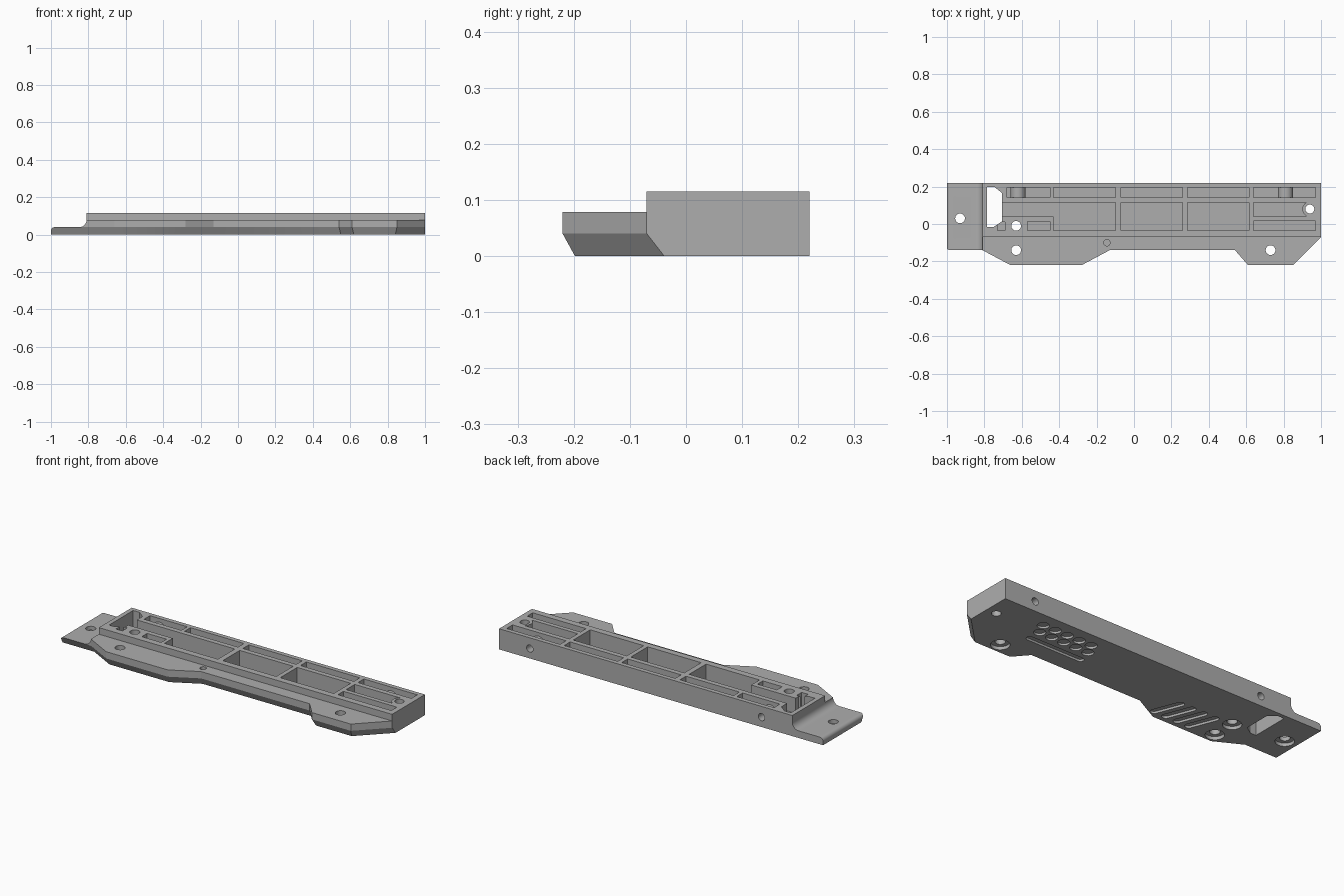
import bpy, bmesh, math
from mathutils import Vector, Matrix

if "Cube" in bpy.data.objects:
    bpy.data.objects.remove(bpy.data.objects["Cube"], do_unlink=True)

GREY = (0.42, 0.42, 0.42, 1)
grey = bpy.data.materials.new("grey_plastic")
grey.use_nodes = True
grey.diffuse_color = GREY
grey.node_tree.nodes["Principled BSDF"].inputs["Base Color"].default_value = GREY

HEIGHT, STEP, LIP, FLOOR = 0.115, 0.078, 0.04, 0.03


def make_object(name, bm):
    bmesh.ops.recalc_face_normals(bm, faces=bm.faces)
    mesh = bpy.data.meshes.new(name)
    bm.to_mesh(mesh)
    bm.free()
    mesh.materials.append(grey)
    obj = bpy.data.objects.new(name, mesh)
    bpy.context.collection.objects.link(obj)
    return obj


def loft(bm, rings):
    """Closed solid through rings that share a point count."""
    loops = [[bm.verts.new(p) for p in ring] for ring in rings]
    n = len(loops[0])
    for a, b in zip(loops, loops[1:]):
        for i in range(n):
            bm.faces.new((a[i], a[(i + 1) % n], b[(i + 1) % n], b[i]))
    bm.faces.new(loops[0])
    bm.faces.new(loops[-1])


def prism(bm, pts, z0, z1):
    loft(bm, [[(x, y, z) for x, y in pts] for z in (z0, z1)])


def box(bm, x0, x1, y0, y1, z0, z1):
    prism(bm, [(x0, y0), (x1, y0), (x1, y1), (x0, y1)], z0, z1)


def slot(bm, a, b, r, z0, z1, n=12):
    """Round-ended slot between two points; a circle when they coincide."""
    a, b = Vector(a), Vector(b)
    d = b - a
    ang = math.atan2(d.y, d.x) + math.pi / 2
    pts = []
    for c, start in ((a, ang), (b, ang + math.pi)):
        for i in range(n + (d.length > 0)):
            t = start + math.pi * i / n
            pts.append((c.x + r * math.cos(t), c.y + r * math.sin(t)))
    prism(bm, pts, z0, z1)


def hole(bm, c, r, z0, z1):
    slot(bm, c, c, r, z0, z1)


def rod(bm, x, z, r, y0, y1):
    """Cylinder along the depth axis."""
    ring = [(x + r * math.cos(t), z + r * math.sin(t))
            for t in (math.tau * i / 28 for i in range(28))]
    loft(bm, [[(px, y, pz) for px, pz in ring] for y in (y0, y1)])


def combine(obj, bm, operation):
    """Boolean the tool geometry into the object and discard the tool."""
    tool = make_object("tool", bm)
    tool.hide_render = True
    mod = obj.modifiers.new("combine", "BOOLEAN")
    mod.object, mod.operation, mod.solver = tool, operation, "EXACT"
    mod.use_self = True
    deps = bpy.context.evaluated_depsgraph_get()
    result = bpy.data.meshes.new_from_object(obj.evaluated_get(deps))
    obj.modifiers.clear()
    obj.data = result
    bpy.data.objects.remove(tool, do_unlink=True)


# Body: outline with the front edge chamfered towards the underside
front = [Vector(p) for p in ((-1, -.14), (-.81, -.14), (-.66, -.22), (-.28, -.22),
                             (-.13, -.14), (.54, -.14), (.61, -.22), (.85, -.22), (1, -.07))]


def inset_front(d):
    normals = []
    for a, b in zip(front, front[1:]):
        e = (b - a).normalized()
        normals.append(Vector((-e.y, e.x)))
    pts = []
    for i, p in enumerate(front):
        if i == 0:
            pts.append(p + normals[0] * d)
        elif i == len(front) - 1:
            pts.append(p + Vector((0, d / normals[-1].y)))
        else:
            m = normals[i - 1] + normals[i]
            pts.append(p + m * (2 * d / m.length_squared))
    return pts


back = [Vector((1, .22)), Vector((-1, .22))]
bm = bmesh.new()
loft(bm, [[(p.x, p.y, z) for p in inset_front(d) + back]
          for z, d in ((0, .022), (LIP, 0), (HEIGHT, 0))])
body = make_object("chassis_rail", bm)

# Lower front flange
bm = bmesh.new()
box(bm, -1.2, 1.2, -.4, -.07, STEP, .3)
combine(body, bm, "DIFFERENCE")

# End tongue with a fillet at its root and a rounded tip
profile = [(-1.2, .3), (-.81, .3)]
quarter = [math.pi / 2 * i / 8 for i in range(9)]
profile += [(-.848 + .038 * math.cos(t), STEP - .038 * math.sin(t)) for t in quarter]
profile += [(-.98 - .02 * math.sin(t), .02 + .02 * math.cos(t)) for t in quarter]
profile += [(-1.2, .02)]
bm = bmesh.new()
loft(bm, [[(x, y, z) for x, z in profile] for y in (-.5, .5)])
combine(body, bm, "DIFFERENCE")

# Pockets between the ribs
bays = [(-.43, -.10), (-.07, .26), (.285, .615)]
bm = bmesh.new()
for x0, x1 in bays + [(-.68, -.45), (.64, .97)]:
    box(bm, x0, x1, .143, .195, FLOOR, .2)
for x0, x1 in bays:
    box(bm, x0, x1, -.034, .115, FLOOR, .2)
box(bm, -.72, -.42, .04, .115, FLOOR, .2)
box(bm, -.57, -.45, -.034, .013, FLOOR, .2)
box(bm, -.73, -.69, -.034, .01, FLOOR, .2)
box(bm, .64, .92, .04, .115, FLOOR, .2)
box(bm, .64, .97, -.034, .015, FLOOR, .2)
prism(bm, [(-.785, -.015), (-.75, -.015), (-.705, .015), (-.705, .165),
           (-.745, .197), (-.785, .197)], -.1, .2)
combine(body, bm, "DIFFERENCE")

# Screw bosses
bm = bmesh.new()
for x in (-.62, .81):
    rod(bm, x, .055, .04, .13, .205)
hole(bm, (.94, .08), .04, .01, HEIGHT)
combine(body, bm, "UNION")

# Screw holes, with counterbores on the underside
bm = bmesh.new()
for c in ((-.93, .03), (-.63, -.01), (-.63, -.14), (.73, -.14)):
    hole(bm, c, .026, -.1, .2)
    hole(bm, c, .048, -.1, .018)
hole(bm, (.94, .08), .024, -.1, .2)
hole(bm, (-.145, -.10), .017, .04, .2)
for x in (-.62, .81):
    rod(bm, x, .055, .02, .16, .3)
combine(body, bm, "DIFFERENCE")

# Shallow recesses on the underside: dots, one long slot, slanted slots
DEPTH = .012
bm = bmesh.new()
for i in range(5):
    hole(bm, (.69 - .076 * i, .137), .03, -.1, DEPTH)
    hole(bm, (.66 - .076 * i, .075), .03, -.1, DEPTH)
slot(bm, (.66, 0), (.34, 0), .018, -.1, DEPTH)
for i in range(4):
    x = -.258 - .073 * i
    slot(bm, (x, -.155), (x - .053, -.02), .02, -.1, DEPTH)
combine(body, bm, "DIFFERENCE")

# Smooth the round walls, keep the edges sharp
bpy.ops.object.select_all(action="DESELECT")
body.select_set(True)
bpy.context.view_layer.objects.active = body
bpy.ops.object.shade_smooth_by_angle(angle=math.radians(25))
